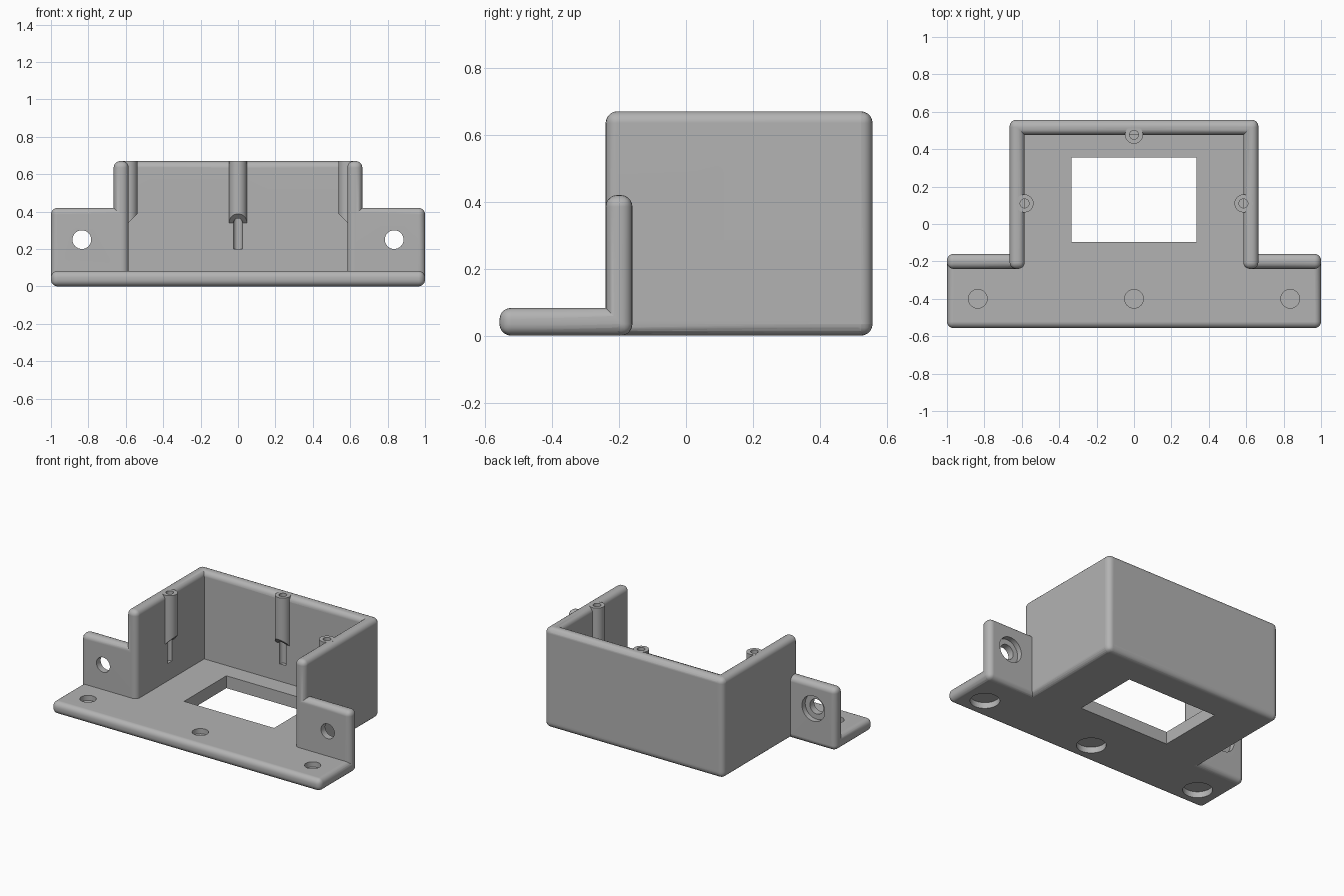
import bpy, bmesh
from mathutils import Vector, Matrix

cube = bpy.data.objects.get("Cube")
if cube:
    bpy.data.objects.remove(cube, do_unlink=True)

grey = bpy.data.materials.new("plain grey")
grey.use_nodes = True
GREY = (0.45, 0.45, 0.45, 1)
grey.diffuse_color = GREY
grey.node_tree.nodes["Principled BSDF"].inputs["Base Color"].default_value = GREY

WALL, ROUND = 0.08, 0.035      # wall thickness, edge radius
OUT, BACK, LIP = 0.665, 0.557, -0.24   # box half width, back face, wall front
TOP, FLOOR = 0.67, 0.083


def finish(bm, name):
    me = bpy.data.meshes.new(name)
    bm.to_mesh(me)
    bm.free()
    me.materials.append(grey)
    ob = bpy.data.objects.new(name, me)
    bpy.context.collection.objects.link(ob)
    return ob


def box(name, lo, hi, radius=ROUND):
    """Axis-aligned box between two corners, with rounded edges."""
    lo, hi = Vector(lo), Vector(hi)
    bm = bmesh.new()
    bmesh.ops.create_cube(bm, size=1)
    for v in bm.verts:
        v.co = v.co * (hi - lo) + (lo + hi) / 2
    if radius:
        bmesh.ops.bevel(bm, geom=bm.edges[:], offset=radius, segments=5,
                        profile=0.5, affect='EDGES')
    return finish(bm, name)


def rod(name, start, end, radius, lean=None):
    """Cylinder between two points; lean slopes its lower end at 45 degrees."""
    start, end = Vector(start), Vector(end)
    axis = end - start
    turn = Vector((0, 0, 1)).rotation_difference(axis).to_matrix().to_4x4()
    bm = bmesh.new()
    bmesh.ops.create_cone(bm, cap_ends=True, segments=32, radius1=radius,
                          radius2=radius, depth=axis.length,
                          matrix=Matrix.Translation((start + end) / 2) @ turn)
    if lean:
        for v in bm.verts:
            if v.co.z < (start.z + end.z) / 2:
                v.co.z += (v.co - start).dot(Vector(lean))
    return finish(bm, name)


def combine(target, part, operation):
    mod = target.modifiers.new(operation, 'BOOLEAN')
    mod.operation, mod.object, mod.solver = operation, part, 'MANIFOLD'
    bpy.context.view_layer.objects.active = target
    bpy.ops.object.modifier_apply(modifier=mod.name)
    bpy.data.objects.remove(part, do_unlink=True)


# Front flange, box floor and back wall
body = box("mounting_box", (-1, -BACK, 0), (1, LIP + WALL, FLOOR))
solids = [box("floor", (-OUT, LIP, 0), (OUT, BACK, FLOOR)),
          box("back_wall", (-OUT, BACK - WALL, 0), (OUT, BACK, TOP))]

# Side walls and upright ears
for s in (-1, 1):
    xs = sorted((s * (OUT - WALL), s * OUT))
    solids.append(box("side_wall", (xs[0], LIP, 0), (xs[1], BACK, TOP)))
    xs = sorted((s * (OUT - WALL + 0.005), s))
    solids.append(box("ear", (xs[0], LIP, 0), (xs[1], LIP + WALL, 0.42)))

# Screw posts on the inner walls, with their pilot holes running on below
cuts = []
SIDE = OUT - WALL
for x, y, lean in ((0, BACK - WALL, (0, -1, 0)),
                   (-SIDE, 0.11, (1, 0, 0)), (SIDE, 0.11, (-1, 0, 0))):
    solids.append(rod("screw_post", (x, y, 0.34), (x, y, TOP), 0.048, lean))
    cuts.append(rod("pilot_hole", (x, y, 0.2), (x, y, TOP + 0.05), 0.024))

# Floor window
cuts.append(box("window_cut", (-0.335, -0.095, -0.1), (0.335, 0.355, 0.2), 0))

# Flange holes: a thin web is left between hole and counterbore
for x in (-0.835, 0, 0.835):
    cuts.append(rod("flange_hole", (x, -0.4, 0.048), (x, -0.4, 0.2), 0.05))
    cuts.append(rod("flange_bore", (x, -0.4, -0.1), (x, -0.4, 0.04), 0.09))

# Ear holes: open, counterbored from behind
for x in (-0.835, 0.835):
    cuts.append(rod("ear_hole", (x, -0.4, 0.25), (x, 0, 0.25), 0.05))
    cuts.append(rod("ear_bore", (x, LIP + 0.045, 0.25), (x, 0, 0.25), 0.085))

for part in solids:
    combine(body, part, 'UNION')
for part in cuts:
    combine(body, part, 'DIFFERENCE')

# Smooth rounds, crisp corners
bpy.ops.object.select_all(action='DESELECT')
body.select_set(True)
bpy.context.view_layer.objects.active = body
bpy.ops.object.shade_smooth_by_angle(angle=0.5)
normals = body.modifiers.new("flat_faces", 'WEIGHTED_NORMAL')
normals.keep_sharp = True
